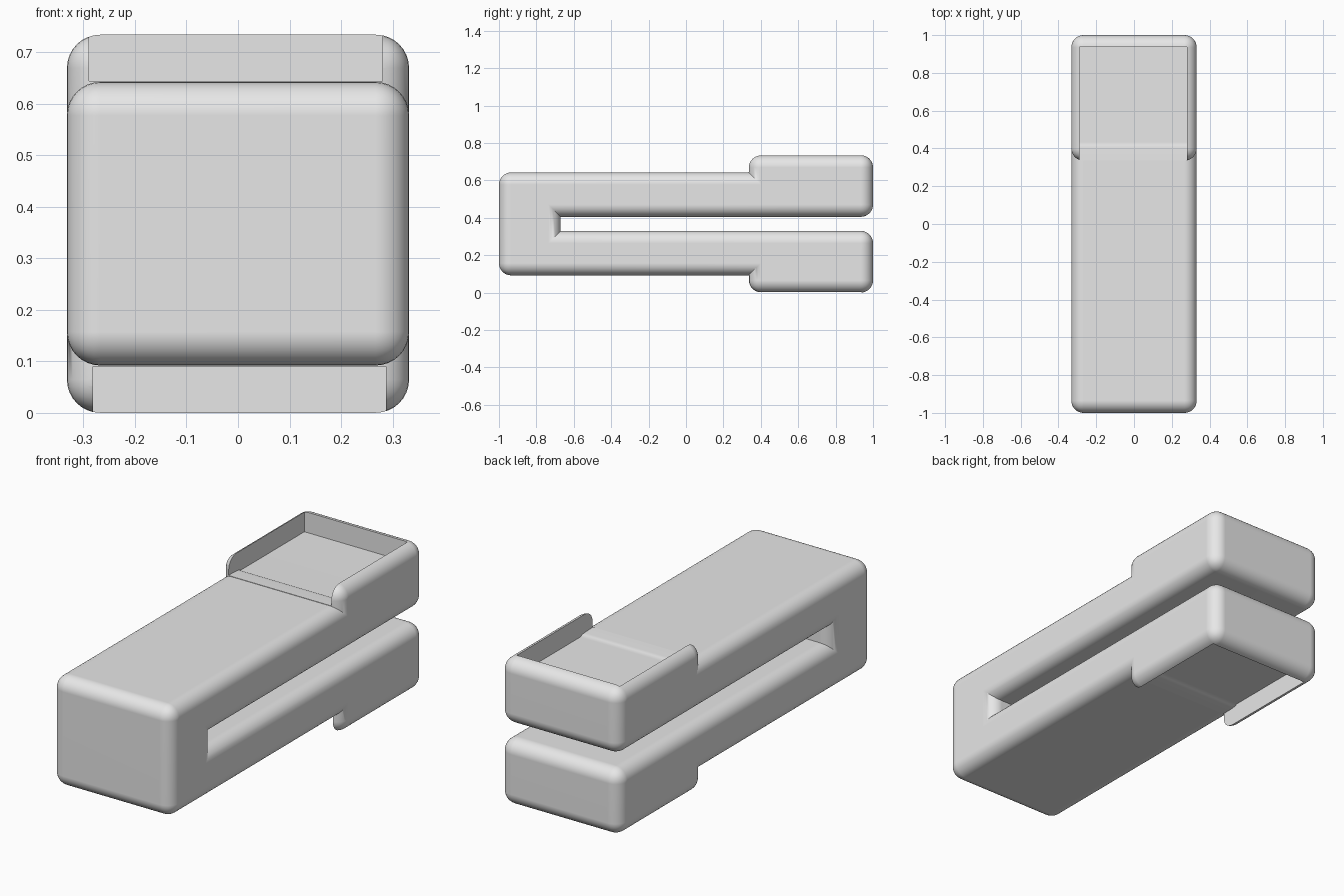
import bpy
import bmesh

if "Cube" in bpy.data.objects:
    bpy.data.objects.remove(bpy.data.objects["Cube"])

HEIGHT = 0.734   # overall height, the part is mirrored about its middle
HALF_W = 0.332
RADIUS = 0.065

grey = bpy.data.materials.new("plain_grey")
grey.use_nodes = True
grey.diffuse_color = (0.8, 0.8, 0.8, 1)
grey.node_tree.nodes["Principled BSDF"].inputs["Base Color"].default_value = (0.8, 0.8, 0.8, 1)


def flip(points):
    """Mirror a side profile about the middle height."""
    return [(y, HEIGHT - z) for y, z in reversed(points)]


def extrude_profile(name, points, x0, x1, bevel=0):
    """Extrude a (y, z) outline along x and round its convex edges."""
    bm = bmesh.new()
    base = bm.faces.new([bm.verts.new((x0, y, z)) for y, z in points])
    new = bmesh.ops.extrude_face_region(bm, geom=[base])["geom"]
    for v in new:
        if isinstance(v, bmesh.types.BMVert):
            v.co.x = x1
    bmesh.ops.recalc_face_normals(bm, faces=bm.faces)
    if bevel:
        convex = [e for e in bm.edges if e.calc_face_angle_signed() > 0.1]
        bmesh.ops.bevel(bm, geom=convex, offset=bevel, offset_type='OFFSET',
                        segments=8, profile=0.5, affect='EDGES',
                        clamp_overlap=False)
    mesh = bpy.data.meshes.new(name)
    bm.to_mesh(mesh)
    bm.free()
    mesh.materials.append(grey)
    obj = bpy.data.objects.new(name, mesh)
    bpy.context.collection.objects.link(obj)
    return obj


# Body: two arms joined at the front, each with a raised block at the back
upper = [(-1, 0.642), (0.335, 0.642), (0.335, HEIGHT), (1, HEIGHT),
         (1, 0.405), (-0.67, 0.405)]
body = extrude_profile("clamp_body", upper + flip(upper), -HALF_W, HALF_W, RADIUS)

# Open trays cut into the upper and lower blocks
tray = [(0.2, 0.65), (0.4, 0.641), (0.418, 0.639), (0.434, 0.632),
        (0.937, 0.632), (0.937, 0.9), (0.2, 0.9)]
cutters = [extrude_profile("upper_tray_cutter", tray, -0.289, 0.28),
           extrude_profile("lower_tray_cutter", flip(tray), -0.281, 0.287)]

bpy.context.view_layer.objects.active = body
for cutter in cutters:
    cutter.hide_render = True
    cut = body.modifiers.new(cutter.name, 'BOOLEAN')
    cut.operation = 'DIFFERENCE'
    cut.solver = 'EXACT'
    cut.object = cutter
    bpy.ops.object.modifier_apply(modifier=cut.name)
    bpy.data.objects.remove(cutter)

# Smooth rounding with crisp creases and flat faces
for o in bpy.context.selected_objects:
    o.select_set(False)
body.select_set(True)
bpy.ops.object.shade_smooth_by_angle(angle=0.5)
weighted = body.modifiers.new("flat_faces", 'WEIGHTED_NORMAL')
weighted.keep_sharp = True
